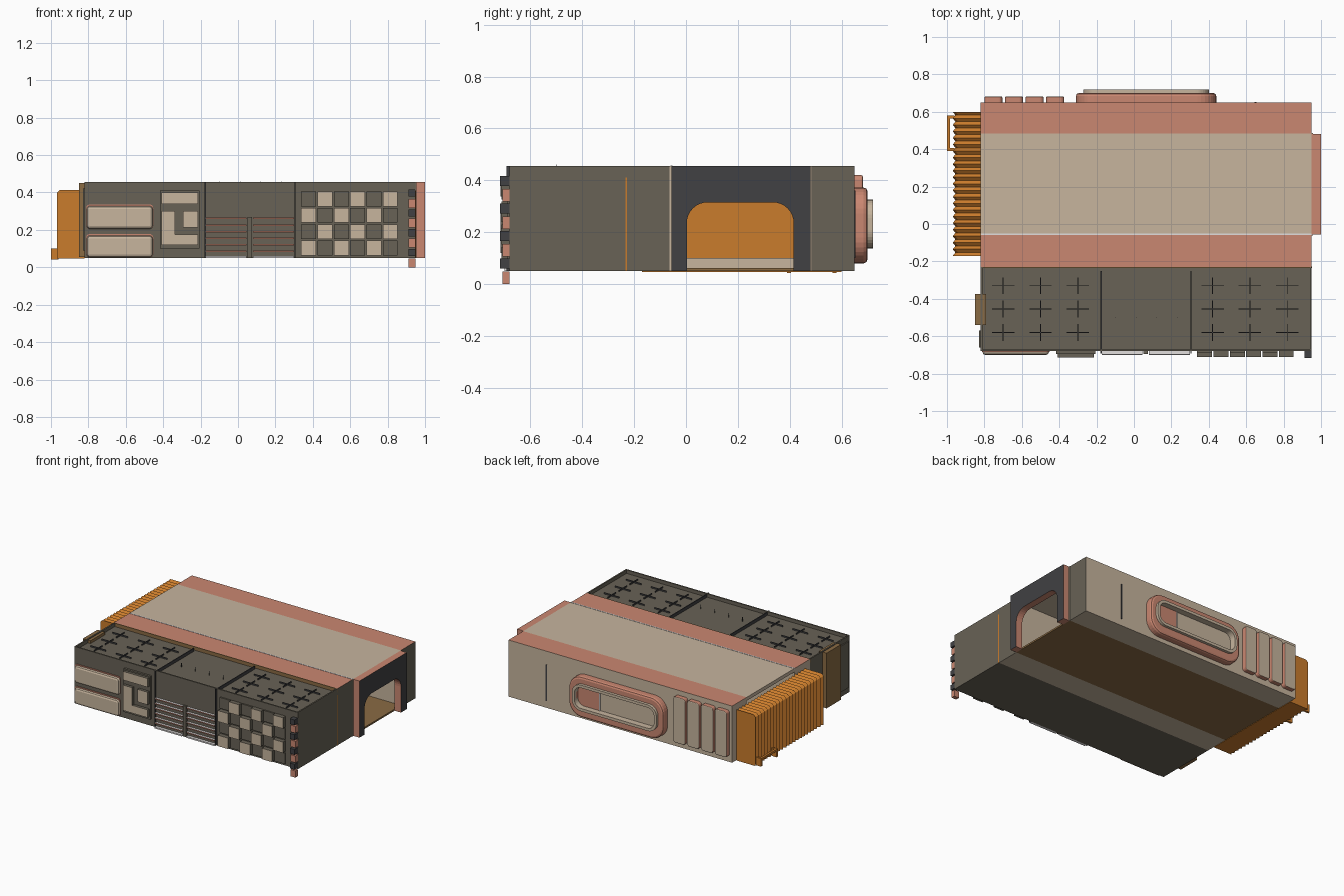
import bpy, bmesh, math

if "Cube" in bpy.data.objects:
    bpy.data.objects.remove(bpy.data.objects["Cube"])

def material(name, r, g, b):
    lin = lambda c: ((c / 255 + 0.055) / 1.055) ** 2.4 if c > 10 else c / 255 / 12.92
    m = bpy.data.materials.new(name)
    m.diffuse_color = (lin(r), lin(g), lin(b), 1)
    m.use_nodes = True
    m.node_tree.nodes["Principled BSDF"].inputs["Base Color"].default_value = m.diffuse_color
    return m

GREY = material("olive_grey", 104, 98, 86)
TAN = material("tan", 199, 181, 158)
SALMON = material("salmon", 202, 135, 113)
CHARCOAL = material("charcoal", 65, 65, 67)
ORANGE = material("orange", 202, 124, 44)
WOOD = material("wood_brown", 138, 107, 68)
WHITE = material("off_white", 226, 223, 222)

def finish(name, bm, mats, rule=None):
    """Make an object; rule maps a face normal to a material slot."""
    bmesh.ops.recalc_face_normals(bm, faces=bm.faces)
    bm.normal_update()
    for f in bm.faces:
        f.material_index = rule(f.normal) if rule else 0
    me = bpy.data.meshes.new(name)
    bm.to_mesh(me)
    bm.free()
    for m in mats:
        me.materials.append(m)
    ob = bpy.data.objects.new(name, me)
    bpy.context.collection.objects.link(ob)
    return ob

def box(name, x, y, z, mats, rule=None):
    bm = bmesh.new()
    bmesh.ops.create_cube(bm, size=1)
    for v in bm.verts:
        v.co = [(a + b) / 2 + c * (b - a) for (a, b), c in zip((x, y, z), v.co)]
    return finish(name, bm, mats if isinstance(mats, list) else [mats], rule)

def rounded_loop(x, z, r, y, seg=8):
    pts = []
    corners = [(x[1] - r, z[1] - r), (x[0] + r, z[1] - r), (x[0] + r, z[0] + r), (x[1] - r, z[0] + r)]
    for i, (cx, cz) in enumerate(corners):
        for k in range(seg + 1):
            a = math.pi / 2 * (i + k / seg)
            pts.append((cx + r * math.cos(a), y, cz + r * math.sin(a)))
    return pts

def rounded_plate(name, x, z, r, y0, y1, mats, rule=None, rim=0, soft=0):
    """Rounded rectangle standing on a wall; rim > 0 leaves a hole, soft bevels the outer edge."""
    def inset(d, y):
        return rounded_loop((x[0] + d, x[1] - d), (z[0] + d, z[1] - d), max(r - d, 0.004), y)
    s = soft * (1 if y1 > y0 else -1)
    loops = [inset(0, y0)]
    if soft:
        loops += [inset(0, y1 - s), inset(soft * 0.3, y1 - s * 0.3)]
    loops.append(inset(soft, y1))
    if rim:
        loops += [inset(rim, y1), inset(rim, y0)]
    bm = bmesh.new()
    rings = [[bm.verts.new(p) for p in loop] for loop in loops]
    n = len(rings[0])
    pairs = list(zip(rings, rings[1:])) + ([(rings[-1], rings[0])] if rim else [])
    for a, b in pairs:
        for i in range(n):
            bm.faces.new((a[i], a[(i + 1) % n], b[(i + 1) % n], b[i]))
    if not rim:
        bm.faces.new(rings[0])
        bm.faces.new(rings[-1])
    return finish(name, bm, mats, rule)

X = (-0.82, 0.95)
Z0, Z1 = 0.05, 0.455
front_is_1 = lambda n: 1 if n.y < -0.9 else 0
back_is_1 = lambda n: 1 if n.y > 0.9 else 0

# Front room with its sunken roof and raised rim
box("front_room", X, (-0.68, -0.23), (Z0, 0.43), GREY)
box("front_rim", X, (-0.68, -0.67), (0.43, Z1), GREY)
for s, x in (("left", (-0.82, -0.81)), ("right", (0.94, 0.95))):
    box(s + "_rim", x, (-0.67, -0.23), (0.43, Z1), GREY)
box("roof_trim", X, (-0.236, -0.23), (0.43, Z1), WOOD)
box("right_wall_trim", (0.95, 0.953), (-0.234, -0.228), (Z0, 0.41), ORANGE)
box("right_wall_seam", (0.95, 0.954), (-0.064, -0.056), (Z0, Z1), TAN)

# Thin cross-shaped roof fins and the fence round the middle roof section
for x0 in (-0.7, 0.42):
    for i in range(3):
        for j in range(3):
            x, y = x0 + i * 0.2, -0.58 + j * 0.125
            box("roof_fin_long", (x - 0.06, x + 0.06), (y - 0.002, y + 0.002), (0.43, 0.44), CHARCOAL)
            box("roof_fin_cross", (x - 0.002, x + 0.002), (y - 0.045, y + 0.045), (0.43, 0.44), CHARCOAL)
for x in (-0.175, 0.305):
    box("roof_divider", (x - 0.003, x + 0.003), (-0.67, -0.25), (0.43, 0.452), CHARCOAL)
    box("front_divider", (x - 0.003, x + 0.003), (-0.692, -0.68), (Z0, Z1), CHARCOAL)
for i in range(4):
    x = -0.1 + i * 0.11
    box("roof_pin", (x, x + 0.003), (-0.5, -0.497), (0.43, 0.46), CHARCOAL)

# Long hall: side walls, roof and floor, open at the right end
def wall_rule(n):
    return 1 if n.z > 0.9 else 0 if n.x > 0.9 else 2
box("hall_front_wall", X, (-0.23, -0.055), (Z0, Z1), [GREY, SALMON, TAN], wall_rule)
box("hall_back_wall", X, (0.485, 0.65), (Z0, Z1), [GREY, SALMON, TAN], wall_rule)
box("hall_roof", X, (-0.055, 0.485), (0.43, Z1), TAN)
box("roof_line", X, (-0.06, -0.052), (0.45, Z1 + 0.002), WHITE)
box("hall_floor", X, (-0.055, 0.485), (Z0, 0.062), WOOD)
box("hall_sill", (-0.82, -0.79), (-0.055, 0.485), (0.062, 0.10), TAN)

# Doorway frame on the right end
bm = bmesh.new()
ya, yb, yi, yj, zt, r = -0.055, 0.48, 0.003, 0.415, 0.315, 0.08
prof = [(yi, Z0), (ya, Z0), (ya, Z1), (yb, Z1), (yb, Z0), (yj, Z0)]
for cy, a0 in ((yj - r, 0), (yi + r, 90)):
    for k in range(9):
        a = math.radians(a0 + k * 11.25)
        prof.append((cy + r * math.cos(a), zt - r + r * math.sin(a)))
face = bm.faces.new([bm.verts.new((0.95, y, z)) for y, z in prof])
ext = bmesh.ops.extrude_face_region(bm, geom=[face])
bmesh.ops.translate(bm, verts=[g for g in ext["geom"] if isinstance(g, bmesh.types.BMVert)], vec=(0.05, 0, 0))
finish("doorway_frame", bm, [SALMON, CHARCOAL], lambda n: 1 if n.x > 0.9 else 0)
box("doorway_seam", (0.95, 0.956), (0.48, 0.486), (Z0, Z1), TAN)

# Pleated bellows on the left end
bm = bmesh.new()
rings = []
N = 44
for i in range(N + 1):
    d = 0.014 * (i % 2)
    y = -0.17 + 0.77 * i / N
    rings.append([bm.verts.new((px, y, pz)) for px, pz in
                  ((-0.82, 0.047), (-0.82, 0.412 - d), (-0.955 + d, 0.412 - d), (-0.969 + d, 0.398 - d), (-0.969 + d, 0.047))])
for a, b in zip(rings, rings[1:]):
    for k in range(5):
        bm.faces.new((a[k], a[(k + 1) % 5], b[(k + 1) % 5], b[k]))
bm.faces.new(rings[0])
bm.faces.new(rings[-1])
finish("bellows", bm, [ORANGE])
box("handle_bar", (-1.0, -0.985), (0.39, 0.58), (0.085, 0.10), ORANGE)
for y in (0.39, 0.565):
    box("handle_leg", (-1.0, -0.96), (y, y + 0.015), (0.043, 0.10), ORANGE)

# Side door on the left wall
box("side_door", (-0.85, -0.79), (-0.54, -0.375), (0.055, 0.45), WOOD)
box("side_panel", (-0.828, -0.82), (-0.66, -0.57), (0.09, 0.42), GREY)

# Front: two padded panels with salmon piping
for z in ((0.205, 0.328), (0.053, 0.17)):
    rounded_plate("pad_piping", (-0.812, -0.453), (z[0], z[1] + 0.008), 0.02, -0.68, -0.685, [SALMON])
    rounded_plate("front_pad", (-0.81, -0.455), z, 0.02, -0.68, -0.70, [TAN], soft=0.015)

# Front: angular block relief
for x, z in (((-0.41, -0.215), (0.338, 0.40)), ((-0.41, -0.337), (0.175, 0.302)),
             ((-0.41, -0.215), (0.12, 0.176)), ((-0.295, -0.215), (0.212, 0.302))):
    box("relief_block", x, (-0.715, -0.69), z, [GREY, TAN], front_is_1)
box("relief_backing", (-0.418, -0.207), (-0.695, -0.68), (0.10, 0.41), GREY)

# Front: slatted vent in two halves
for x in ((-0.17, 0.045), (0.08, 0.30)):
    for i in range(6):
        z = 0.082 + i * 0.035
        box("vent_slat", x, (-0.697, -0.68), (z, z + 0.008), [SALMON, WHITE], lambda n: 1 if n.z > 0.9 else 0)
    box("vent_sill", x, (-0.70, -0.68), (Z0, 0.06), WHITE)
box("vent_post", (0.05, 0.075), (-0.694, -0.68), (Z0, 0.27), GREY)

# Front: checkerboard blocks
for row, z in enumerate((0.326, 0.24, 0.152, 0.064)):
    for col in range(6):
        x = 0.338 + col * 0.0872
        if (row + col) % 2:
            box("checker_block", (x, x + 0.08), (-0.712, -0.68), (z, z + 0.078), [GREY, TAN], front_is_1)
        else:
            box("checker_recess", (x, x + 0.08), (-0.69, -0.68), (z, z + 0.078), GREY)

# Front right corner stack, the lowest block being a foot
for i in range(4):
    z = i * 0.106
    box("corner_salmon", (0.912, 0.95), (-0.708, -0.68), (z, z + 0.048), SALMON)
    box("corner_dark", (0.912, 0.95), (-0.717, -0.68), (z + 0.06, z + 0.098), CHARCOAL)

# Back: framed window
rounded_plate("window_frame", (-0.31, 0.44), (0.08, 0.372), 0.10, 0.65, 0.70, [SALMON], rim=0.06, soft=0.015)
rounded_plate("window_ring", (-0.27, 0.40), (0.138, 0.325), 0.07, 0.66, 0.72, [TAN], rim=0.02)
box("window_pane", (-0.25, 0.38), (0.65, 0.675), (0.155, 0.31), TAN)
box("window_curtain", (0.21, 0.38), (0.675, 0.679), (0.155, 0.31), SALMON)
box("window_line", (0.203, 0.21), (0.675, 0.682), (0.155, 0.31), WHITE)

# Back: four upright ribs and a narrow slot
for i in range(4):
    x = -0.80 + i * 0.11
    rounded_plate("back_rib", (x, x + 0.096), (0.09, 0.42), 0.02, 0.65, 0.682, [SALMON, TAN], back_is_1, soft=0.006)
box("back_slot", (0.645, 0.655), (0.65, 0.653), (0.10, 0.36), CHARCOAL)
